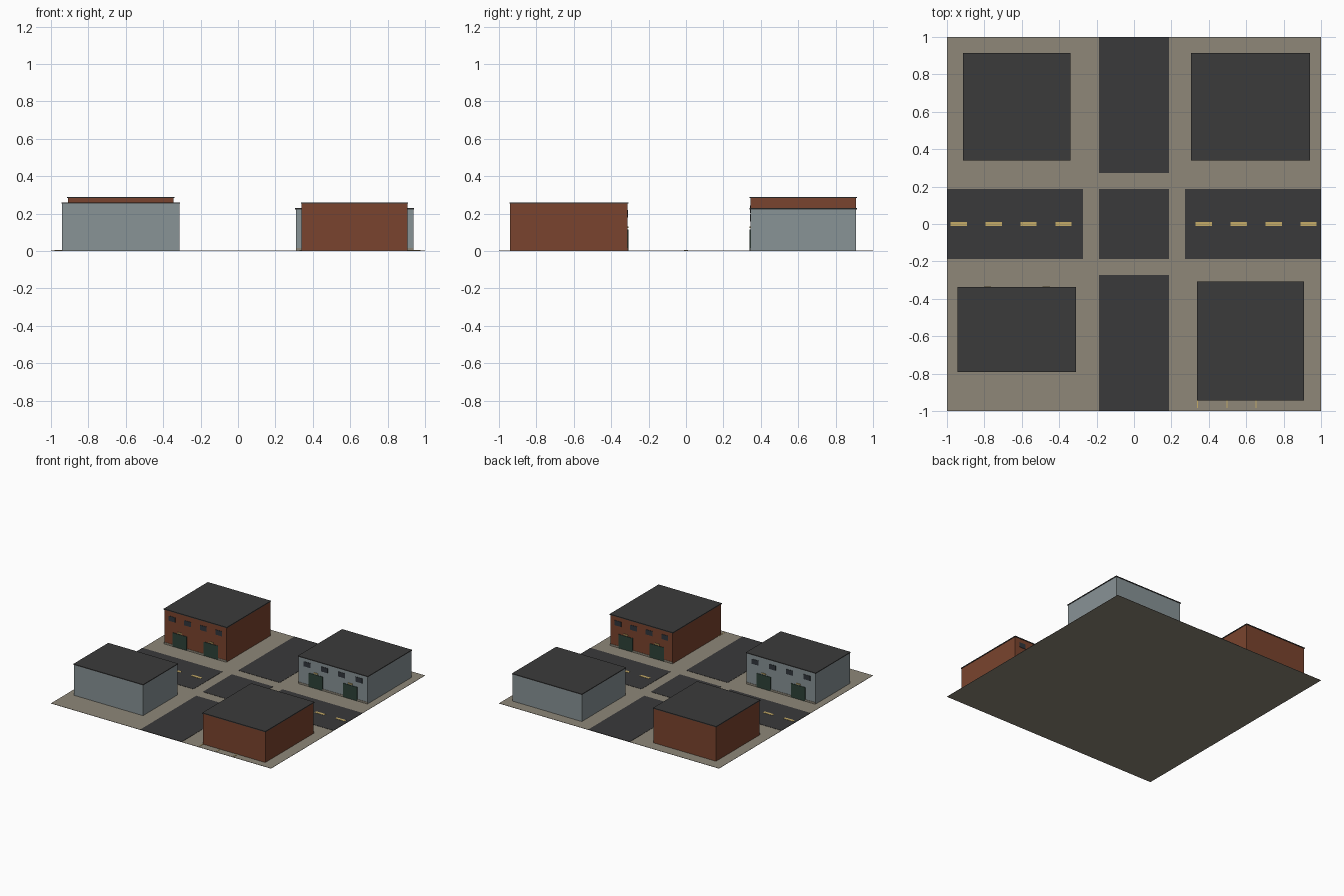
import bpy

if "Cube" in bpy.data.objects:
    bpy.data.objects.remove(bpy.data.objects["Cube"])


def mat(name, r, g, b):
    m = bpy.data.materials.new(name)
    lin = [(c / 255 / 12.92) if c < 10 else ((c / 255 + 0.055) / 1.055) ** 2.4 for c in (r, g, b)]
    m.diffuse_color = (*lin, 1)
    m.use_nodes = True
    m.node_tree.nodes["Principled BSDF"].inputs["Base Color"].default_value = m.diffuse_color
    return m


CONCRETE = mat("concrete", 142, 135, 121)
ASPHALT = mat("asphalt", 58, 58, 59)
ROOF = mat("roof_tar", 59, 59, 59)
BRICK = mat("brick", 122, 68, 46)
METAL = mat("grey_metal", 136, 147, 150)
DOOR = mat("green_door", 46, 66, 56)
GLASS = mat("window_glass", 48, 54, 60)
YELLOW = mat("yellow_paint", 198, 172, 104)


def box(name, x0, x1, y0, y1, z0, z1, material):
    """Axis-aligned box from its extents."""
    v = [(x, y, z) for z in (z0, z1) for y in (y0, y1) for x in (x0, x1)]
    f = [(0, 2, 3, 1), (4, 5, 7, 6), (0, 1, 5, 4), (2, 6, 7, 3), (0, 4, 6, 2), (1, 3, 7, 5)]
    me = bpy.data.meshes.new(name)
    me.from_pydata(v, [], f)
    me.materials.append(material)
    ob = bpy.data.objects.new(name, me)
    bpy.context.collection.objects.link(ob)
    return ob


# Ground slab and road pieces, split by the pale crossing strips
box("ground_slab", -1, 1, -1, 1, 0, 0.002, CONCRETE)
R, E = 0.188, 0.273
box("road_crossing", -R, R, -R, R, 0.002, 0.004, ASPHALT)
for s in (-1, 1):
    a, b = sorted((s * E, s * 1.0))
    box("road_side", a, b, -R, R, 0.002, 0.004, ASPHALT)
    box("road_long", -R, R, a, b, 0.002, 0.004, ASPHALT)

# Centre line dashes
for start in (-0.98, 0.33):
    for i in range(4):
        x = start + i * 0.187
        box("lane_dash", x, x + 0.086, -0.011, 0.011, 0.004, 0.006, YELLOW)

# Parking lines behind one building
for x in (0.34, 0.497, 0.653):
    box("parking_line", x - 0.003, x + 0.003, -0.985, -0.9, 0.002, 0.004, YELLOW)


def warehouse(name, x0, x1, y0, y1, h, wall, face):
    """Box building with flat roof; face = -1 or +1 is the y side with doors."""
    box(name + "_walls", x0, x1, y0, y1, 0.002, h - 0.007, wall)
    o = 0.004
    box(name + "_roof", x0 - o, x1 + o, y0 - o, y1 + o, h - 0.007, h, ROOF)
    w = x1 - x0
    yf = y0 if face < 0 else y1

    def plate(part, cx, hw, z0, z1, depth, m):
        a, b = sorted((yf - face * 0.002, yf + face * depth))
        box(name + part, cx - hw, cx + hw, a, b, z0, z1, m)

    # Base kerb, doors with a lamp above, and a row of high windows
    plate("_kerb", (x0 + x1) / 2, w / 2, 0.002, 0.016, 0.003, CONCRETE)
    for f in (0.25, 0.75):
        plate("_door", x0 + w * f, 0.064, 0.002, 0.115, 0.004, DOOR)
        plate("_door_lamp", x0 + w * f, 0.02, 0.122, 0.13, 0.005, YELLOW)
    zc = h * 0.77
    for i in range(4):
        plate("_window", x0 + w * (i + 0.5) / 4, 0.03, zc - 0.02, zc + 0.02, 0.003, GLASS)


warehouse("brick_back_left", -0.910, -0.344, 0.344, 0.910, 0.29, BRICK, -1)
warehouse("grey_back_right", 0.310, 0.938, 0.344, 0.910, 0.23, METAL, -1)
warehouse("grey_front_left", -0.940, -0.313, -0.786, -0.340, 0.26, METAL, 1)
warehouse("brick_front_right", 0.340, 0.906, -0.940, -0.312, 0.26, BRICK, 1)
